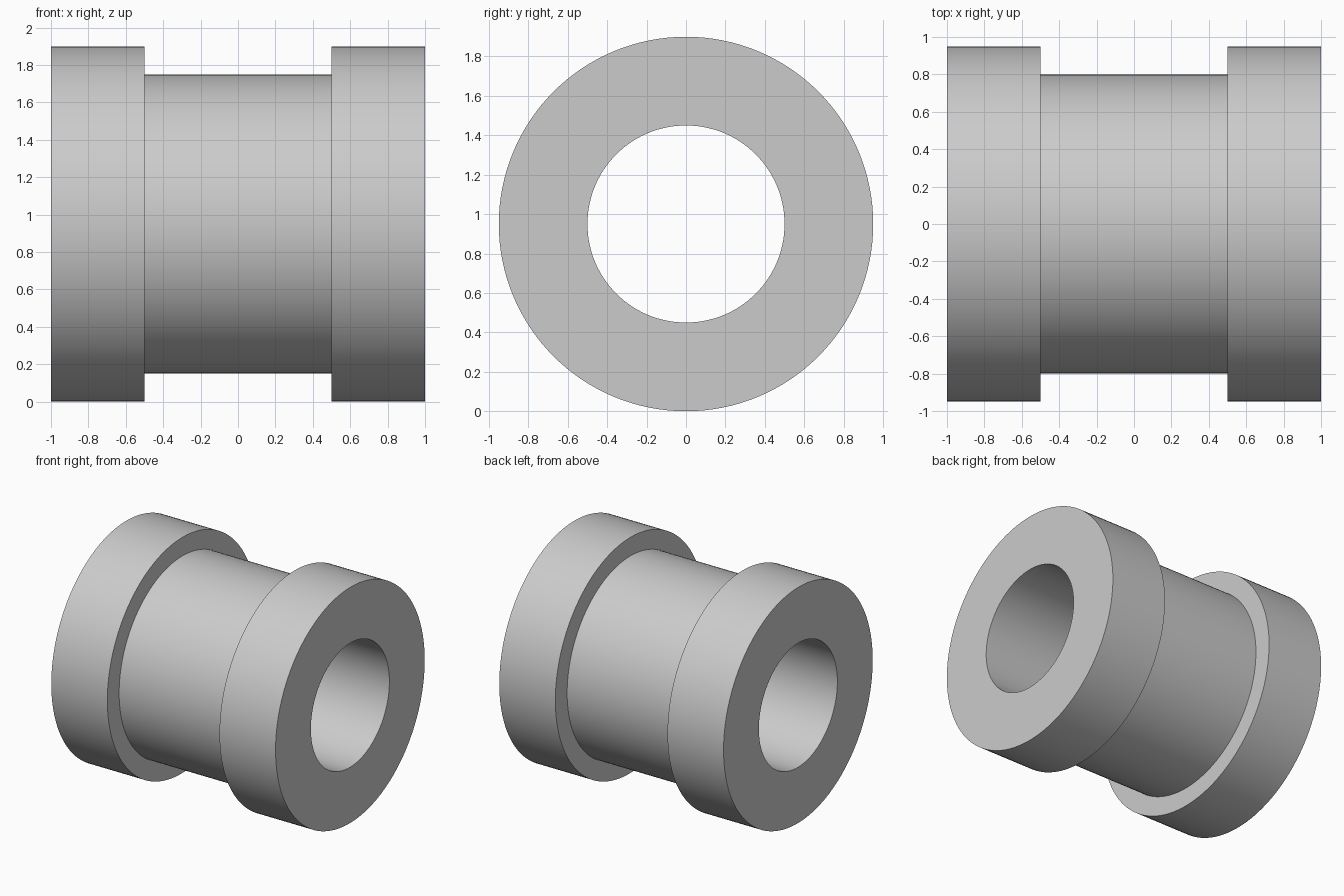
import bpy, bmesh, math
from mathutils import Vector

cube = bpy.data.objects.get("Cube")
if cube:
    bpy.data.objects.remove(cube, do_unlink=True)

SEGMENTS = 128
HALF_LENGTH, SHOULDER = 1.0, 0.5
FLANGE_R, BARREL_R, BORE_R = 0.95, 0.8, 0.5

# Plain grey material
grey = bpy.data.materials.new("light grey")
grey.use_nodes = True
colour = (0.6, 0.6, 0.6, 1)
grey.diffuse_color = colour
grey.node_tree.nodes["Principled BSDF"].inputs["Base Color"].default_value = colour

# Half section (x, radius), mirrored along x into a closed loop
half = [(HALF_LENGTH, BORE_R), (HALF_LENGTH, FLANGE_R),
        (SHOULDER, FLANGE_R), (SHOULDER, BARREL_R)]
section = half + [(-x, r) for x, r in reversed(half)]

# Flanged bushing: the section revolved about the x axis
bm = bmesh.new()
verts = [bm.verts.new((x, 0, r)) for x, r in section]
edges = [bm.edges.new((v, verts[(i + 1) % len(verts)])) for i, v in enumerate(verts)]
bmesh.ops.spin(bm, geom=verts + edges, cent=(0, 0, 0), axis=(1, 0, 0),
               angle=math.tau, steps=SEGMENTS, use_duplicate=False)
bmesh.ops.remove_doubles(bm, verts=bm.verts, dist=0.0001)
bmesh.ops.recalc_face_normals(bm, faces=bm.faces)
bmesh.ops.translate(bm, verts=bm.verts, vec=Vector((0, 0, FLANGE_R)))

mesh = bpy.data.meshes.new("flanged_bushing")
bm.to_mesh(mesh)
bm.free()
mesh.materials.append(grey)
bushing = bpy.data.objects.new("flanged_bushing", mesh)
bpy.context.collection.objects.link(bushing)

# Smooth round walls, crisp rims
bpy.ops.object.select_all(action='DESELECT')
bushing.select_set(True)
bpy.context.view_layer.objects.active = bushing
bpy.ops.object.shade_smooth_by_angle(angle=math.radians(30))
